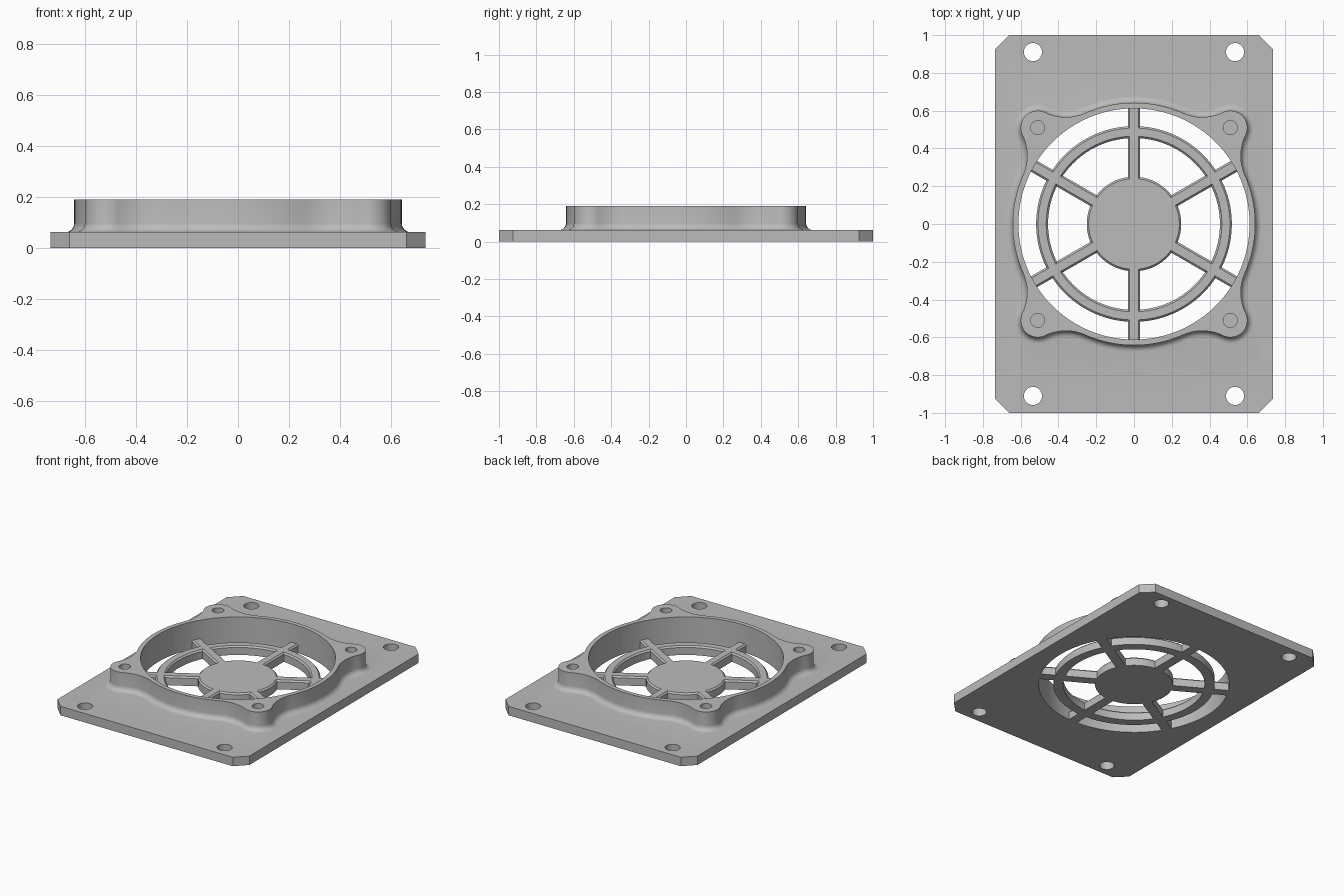
import bpy
import bmesh
from math import pi, sin, cos, acos, asin, atan2, hypot, radians

if "Cube" in bpy.data.objects:
    bpy.data.objects.remove(bpy.data.objects["Cube"])

PLATE_TOP, FRAME_TOP = 0.062, 0.19
BORE, LOBE = 0.612, 0.51
SEG = 96

grey = bpy.data.materials.new("plain grey")
grey.use_nodes = True
grey.diffuse_color = (0.5, 0.5, 0.5, 1)
grey.node_tree.nodes["Principled BSDF"].inputs["Base Color"].default_value = (0.5, 0.5, 0.5, 1)


def arc(cx, cy, r, a0, a1, n):
    return [(cx + r * cos(a0 + (a1 - a0) * i / n), cy + r * sin(a0 + (a1 - a0) * i / n))
            for i in range(n + 1)]


def circle(cx, cy, r, n=SEG):
    return arc(cx, cy, r, 0, 2 * pi, n)[:-1]


def add_stack(bm, layers):
    """Closed solid through a list of (outline, z) layers."""
    rings = [[bm.verts.new((x, y, z)) for x, y in pts] for pts, z in layers]
    n = len(rings[0])
    for low, high in zip(rings, rings[1:]):
        for i in range(n):
            j = (i + 1) % n
            bm.faces.new((low[i], low[j], high[j], high[i]))
    bm.faces.new(rings[0][::-1])
    bm.faces.new(rings[-1])


def make(name, stacks):
    bm = bmesh.new()
    for layers in stacks:
        add_stack(bm, layers)
    bmesh.ops.recalc_face_normals(bm, faces=bm.faces)
    mesh = bpy.data.meshes.new(name)
    bm.to_mesh(mesh)
    bm.free()
    mesh.materials.append(grey)
    obj = bpy.data.objects.new(name, mesh)
    bpy.context.collection.objects.link(obj)
    return obj


def select(obj):
    bpy.ops.object.select_all(action="DESELECT")
    obj.select_set(True)
    bpy.context.view_layer.objects.active = obj


def combine(obj, other, operation):
    mod = obj.modifiers.new("combine", "BOOLEAN")
    mod.operation, mod.solver, mod.object = operation, "EXACT", other
    select(obj)
    bpy.ops.object.modifier_apply(modifier=mod.name)
    bpy.data.objects.remove(other)


def frame_outline(grow):
    """Round housing with four screw lobes, blended by concave arcs."""
    big, small, blend = 0.642, 0.09, 0.25
    d, far, near = hypot(LOBE, LOBE), big + blend, small + blend
    swing = acos((far**2 + d**2 - near**2) / (2 * far * d))
    pts = []
    for k in range(4):
        diag = pi / 4 + k * pi / 2
        lx, ly = d * cos(diag), d * sin(diag)
        a, b = diag - swing, diag + swing
        ax, ay, bx, by = far * cos(a), far * sin(a), far * cos(b), far * sin(b)
        lobe_a = atan2(ay - ly, ax - lx)
        turn = 2 * ((diag - lobe_a) % (2 * pi))
        in_a = a + pi
        bend = (lobe_a + pi - in_a + pi) % (2 * pi) - pi
        lobe_b = lobe_a + turn
        pts += arc(ax, ay, blend - grow, in_a, in_a + bend, 12)[:-1]
        pts += arc(lx, ly, small + grow, lobe_a, lobe_b, 20)[:-1]
        pts += arc(bx, by, blend - grow, lobe_b + pi, lobe_b + pi + bend, 12)[:-1]
        pts += arc(0, 0, big + grow, b, a + pi / 2, 16)[:-1]
    return pts


# Base plate with clipped corners
w, h, c = 0.735, 1.0, 0.075
quarter = [(w, h - c), (w - c, h)]
corners = (quarter + [(-x, y) for x, y in quarter[::-1]]
           + [(-x, -y) for x, y in quarter] + [(x, -y) for x, y in quarter[::-1]])
body = make("base_plate_and_frame", [[(corners, 0), (corners, PLATE_TOP)]])

# Raised frame with a filleted foot
fillet = 0.035
layers = [(frame_outline(fillet), PLATE_TOP / 2)]
for i in range(7):
    t = i / 6 * pi / 2
    layers.append((frame_outline(fillet * (1 - sin(t))), PLATE_TOP + fillet * (1 - cos(t))))
layers.append((frame_outline(0), FRAME_TOP))
combine(body, make("frame", [layers]), "UNION")

# Bore, plate holes and blind screw holes
holes = [[(circle(0, 0, BORE), -0.1), (circle(0, 0, BORE), 0.3)]]
for sx in (-1, 1):
    for sy in (-1, 1):
        for x, y, r, bottom in ((0.535, 0.91, 0.048, -0.1), (LOBE, LOBE, 0.037, 0.065)):
            ring = circle(sx * x, sy * y, r, 32)
            holes.append([(ring, bottom), (ring, 0.3)])
combine(body, make("hole_cutter", holes), "DIFFERENCE")


def window(mid, r0, r1, half):
    """Opening between two spokes, with sides parallel to the spokes."""
    step = pi / 6
    outer, inner = step - asin(half / r1), step - asin(half / r0)
    return (arc(0, 0, r1, mid - outer, mid + outer, 16)
            + arc(0, 0, r0, mid + inner, mid - inner, 16))


# Finger guard: hub, ring and six spokes left between chamfered windows
bevel = 0.01
rim = circle(0, 0, BORE)
guard = make("finger_guard", [[(rim, 0), (rim, PLATE_TOP)]])
windows = []
for k in range(6):
    mid = radians(60 * k)
    for r0, r1, out in ((0.25, 0.455, 1), (0.518, 0.7, 0)):
        straight = window(mid, r0, r1, 0.033)
        flared = window(mid, r0 - bevel, r1 + bevel * out, 0.033 - bevel)
        windows.append([(straight, -0.1), (straight, PLATE_TOP - bevel),
                        (flared, PLATE_TOP), (flared, 0.2)])
combine(guard, make("window_cutter", windows), "DIFFERENCE")

for obj in (body, guard):
    select(obj)
    bpy.ops.object.shade_smooth_by_angle(angle=radians(30))
